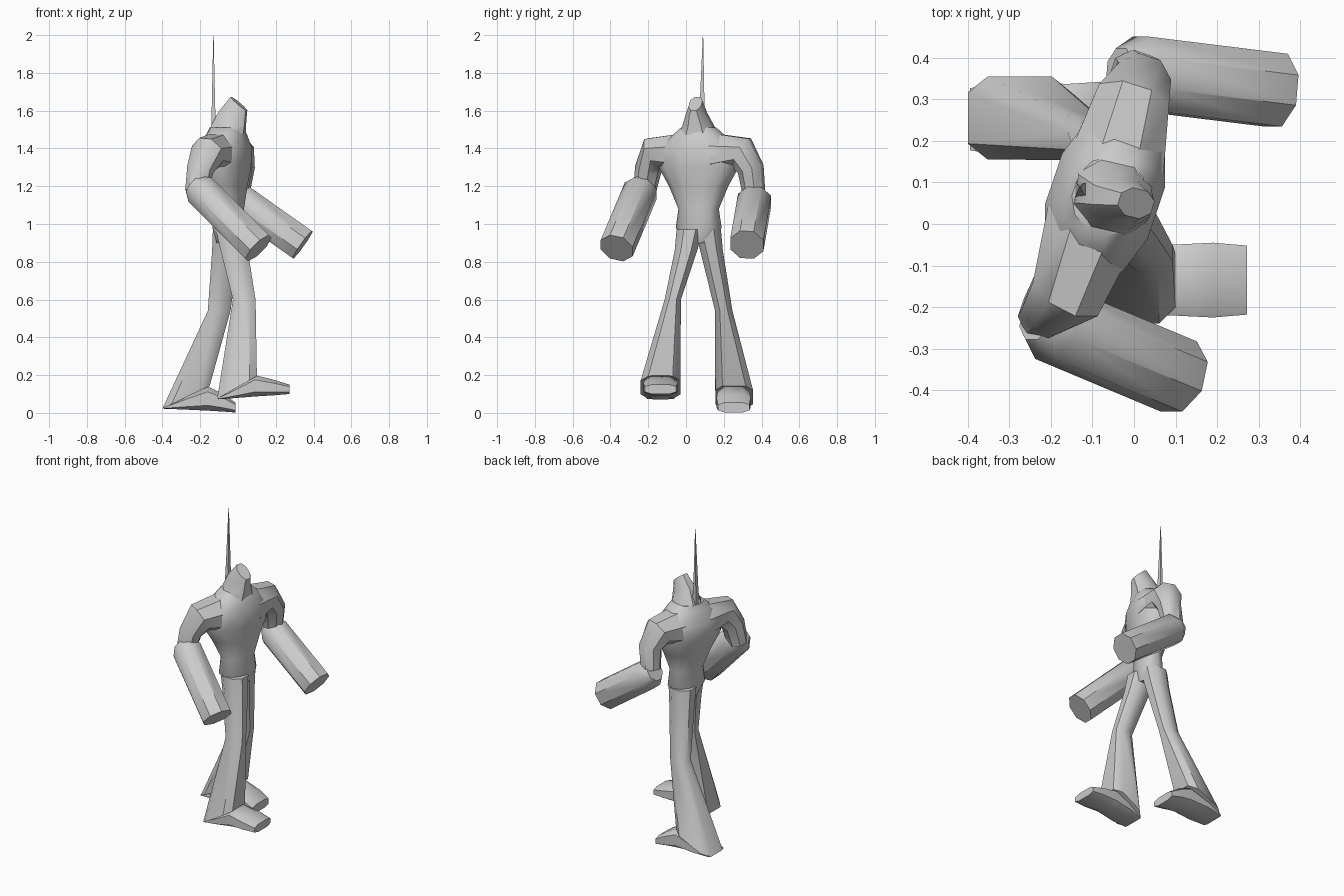
import bpy, bmesh, math
from mathutils import Vector as V


def loft(name, rings, n=8, angle=42):
    """Skin closed rings; each ring is (centre, half axis a, half axis b, squareness exponent)."""
    bm = bmesh.new()
    loops = []
    for c, a, b, e in rings:
        k = 1 / math.cos(math.pi / n) ** e
        loop = []
        for i in range(n):
            t = 2 * math.pi * (i + 0.5) / n
            u = math.copysign(abs(math.cos(t)) ** e, math.cos(t)) * k
            w = math.copysign(abs(math.sin(t)) ** e, math.sin(t)) * k
            loop.append(bm.verts.new(V(c) + V(a) * u + V(b) * w))
        loops.append(loop)
    for p, q in zip(loops, loops[1:]):
        for i in range(n):
            j = (i + 1) % n
            bm.faces.new((p[i], p[j], q[j], q[i]))
    bm.faces.new(loops[0])
    bm.faces.new(loops[-1])
    bmesh.ops.recalc_face_normals(bm, faces=bm.faces)
    me = bpy.data.meshes.new(name)
    bm.to_mesh(me)
    bm.free()
    ob = bpy.data.objects.new(name, me)
    bpy.context.collection.objects.link(ob)
    bpy.ops.object.select_all(action='DESELECT')
    ob.select_set(True)
    bpy.context.view_layer.objects.active = ob
    bpy.ops.object.shade_smooth_by_angle(angle=math.radians(angle))
    return ob


def tube(name, pts, radii, ref, n=8):
    """Round tube through points, rings square to the path."""
    pts = [V(p) for p in pts]
    rings = []
    for i, p in enumerate(pts):
        t = V((0, 0, 0))
        if i > 0:
            t += (p - pts[i - 1]).normalized()
        if i < len(pts) - 1:
            t += (pts[i + 1] - p).normalized()
        t.normalize()
        a = (V(ref) - t * V(ref).dot(t)).normalized()
        rings.append((p, a * radii[i], t.cross(a) * radii[i], 1))
    return loft(name, rings, n)


S, F = V((0.32, 0.95, 0)), V((0.95, -0.32, 0))   # shoulder line and chest direction

# Torso, turned with the stride
torso = [  # z, centre x, half width, half depth
    (0.90, -0.05, 0.06, 0.06), (0.98, -0.05, 0.12, 0.078), (1.08, -0.05, 0.105, 0.075),
    (1.20, -0.06, 0.155, 0.10), (1.30, -0.07, 0.21, 0.125),
    (1.40, -0.07, 0.21, 0.13), (1.475, -0.06, 0.13, 0.10), (1.51, -0.06, 0.09, 0.085)]
loft("torso", [((x, 0.067, z), F * d, S * w, 0.9) for z, x, w, d in torso], 12)

# Hooded head with a sloping crown
loft("head", [
    ((-0.055, 0.065, 1.47), (0.09, -0.02, 0), (0.02, 0.10, 0), 0.9),
    ((-0.05, 0.065, 1.52), (0.088, -0.02, 0), (0.01, 0.075, 0), 0.9),
    ((-0.028, 0.055, 1.585), (0.07, -0.015, -0.01), (0.01, 0.05, 0), 0.9),
    ((0.005, 0.05, 1.637), (0.04, -0.01, -0.035), (0.01, 0.033, 0), 0.9)])

# Thin blade on the back
loft("back_spike", [
    ((-0.125, 0.08, 1.42), (0.018, 0, 0), (0, 0.02, 0), 1),
    ((-0.13, 0.085, 1.62), (0.009, 0, 0), (0, 0.013, 0), 1),
    ((-0.13, 0.09, 2.0), (0.001, 0, 0), (0, 0.001, 0), 1)], 4)

# Upper arms and wide sleeves
arms = {
    "right": ([(-0.10, 0.0, 1.365), (-0.16, -0.165, 1.375), (-0.20, -0.20, 1.29), (-0.22, -0.22, 1.17)],
              (-0.235, -0.225, 1.21), (-0.195, -0.24, 1.175), (0.108, -0.367, 0.872)),
    "left": ([(-0.04, 0.15, 1.365), (-0.005, 0.295, 1.375), (0.018, 0.343, 1.29), (0.0, 0.36, 1.16)],
             (-0.035, 0.368, 1.155), (0.01, 0.363, 1.125), (0.342, 0.322, 0.89))}
for side, (path, cap, start, end) in arms.items():
    tube(side + "_upper_arm", path, (0.115, 0.088, 0.066, 0.056), F)
    tube(side + "_sleeve", [cap, start, end], (0.055, 0.088, 0.088), (0, 1, 0))

# Flared trouser legs: hip, thigh, knee, hem (hem tilts down at the heel)
legs = {
    "right": [((-0.04, 0.02, 0.97), 0.078, 0.07), ((-0.02, 0.0, 0.86), 0.072, 0.06),
              ((0.033, -0.07, 0.60), 0.06, 0.043), ((-0.005, -0.135, 0.135), 0.105, 0.105)],
    "left": [((-0.055, 0.115, 0.97), 0.078, 0.07), ((-0.065, 0.135, 0.86), 0.072, 0.06),
             ((-0.10, 0.20, 0.54), 0.06, 0.046), ((-0.275, 0.255, 0.083), 0.125, 0.10)]}
for side, rings in legs.items():
    loft(side + "_leg", [(c, (rx, 0, 0.06 if i == 3 else 0), (0, ry, 0), 0.55 if i == 3 else 0.9)
                         for i, (c, rx, ry) in enumerate(rings)])

# Shoes: x, bottom z, top z, half width, running heel to toe
shoes = {
    "right": (-0.135, [(-0.105, 0.072, 0.08, 0.07), (-0.02, 0.078, 0.13, 0.085), (0.09, 0.087, 0.20, 0.085),
                       (0.19, 0.093, 0.175, 0.09), (0.272, 0.10, 0.15, 0.083)]),
    "left": (0.252, [(-0.395, 0.022, 0.03, 0.075), (-0.29, 0.018, 0.08, 0.09), (-0.16, 0.012, 0.14, 0.085),
                     (-0.08, 0.007, 0.10, 0.09), (-0.013, 0.002, 0.055, 0.083)])}
for side, (y, prof) in shoes.items():
    loft(side + "_shoe", [((x, y, (lo + hi) / 2), (0, w, 0), (0, 0, (hi - lo) / 2), 0.65)
                          for x, lo, hi, w in prof])
